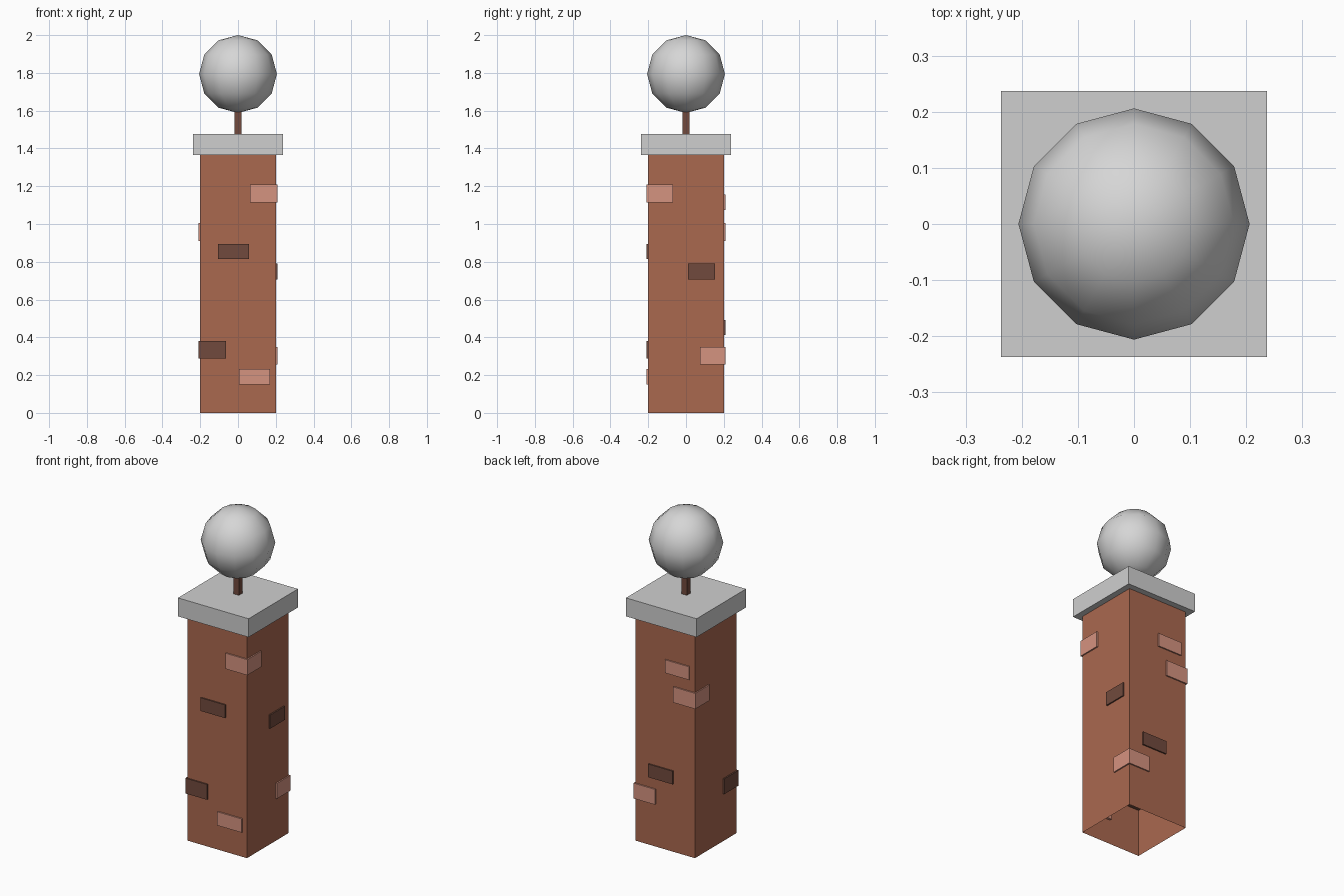
import bpy, bmesh
from mathutils import Matrix, Vector

if "Cube" in bpy.data.objects:
    bpy.data.objects.remove(bpy.data.objects["Cube"])


def material(name, rgb):
    """Flat colour given as 0-255 sRGB, stored as linear."""
    lin = [((c / 255 + 0.055) / 1.055) ** 2.4 for c in rgb]
    m = bpy.data.materials.new(name)
    m.diffuse_color = (*lin, 1)
    m.use_nodes = True
    m.node_tree.nodes["Principled BSDF"].inputs["Base Color"].default_value = m.diffuse_color
    return m


BRICK = material("brick_red", (170, 104, 79))
LIGHT = material("light_brick", (213, 147, 128))
DARK = material("dark_brick", (113, 74, 61))
STONE = material("grey_stone", (207, 207, 207))
GLOBE = material("globe_grey", (214, 214, 214))


def add_object(name, bm, mat):
    mesh = bpy.data.meshes.new(name)
    bm.to_mesh(mesh)
    bm.free()
    mesh.materials.append(mat)
    ob = bpy.data.objects.new(name, mesh)
    bpy.context.collection.objects.link(ob)
    return ob


def box(name, x, y, z, mat, open_ends=False):
    """Box from (min, max) ranges, optionally without top and bottom."""
    lo, hi = Vector((x[0], y[0], z[0])), Vector((x[1], y[1], z[1]))
    bm = bmesh.new()
    bmesh.ops.create_cube(bm, size=1, matrix=Matrix.Translation((lo + hi) / 2)
                          @ Matrix.Diagonal((*(hi - lo), 1)))
    if open_ends:
        bm.normal_update()
        ends = [f for f in bm.faces if abs(f.normal.z) > 0.5]
        bmesh.ops.delete(bm, geom=ends, context='FACES_ONLY')
    return add_object(name, bm, mat)


# Hollow brick pillar, stone cap and lamp stem
S = 0.2
box("pillar", (-S, S), (-S, S), (0, 1.37), BRICK, open_ends=True)
box("cap", (-0.237, 0.237), (-0.237, 0.237), (1.365, 1.477), STONE)
box("lamp_stem", (-0.018, 0.018), (-0.018, 0.018), (1.47, 1.62), DARK)

# Raised bricks: O is the outer surface, I the inner end of flush bricks
O, I = 0.208, 0.185
# Bricks wrapped around a corner
box("corner_brick_front_right", (0.063, O), (-O, -0.07), (1.115, 1.21), LIGHT)
box("corner_brick_front_left", (-O, -0.063), (-O, -0.07), (0.287, 0.38), DARK)
box("corner_brick_back_right", (0.063, O), (0.075, O), (0.257, 0.35), LIGHT)
box("corner_brick_back_left", (-O, -0.06), (0.07, O), (0.91, 1.005), LIGHT)
# Bricks within one face
box("front_brick_upper", (-0.106, 0.058), (-O, -I), (0.815, 0.895), DARK)
box("front_brick_lower", (0.005, 0.17), (-O, -I), (0.15, 0.233), LIGHT)
box("right_brick", (I, O), (0.01, 0.153), (0.707, 0.79), DARK)
box("back_brick_upper", (-0.165, -0.003), (I, O), (1.075, 1.155), LIGHT)
box("back_brick_lower", (-0.056, 0.108), (I, O), (0.412, 0.492), DARK)

# Low-poly smooth lamp globe
bm = bmesh.new()
bmesh.ops.create_uvsphere(bm, u_segments=12, v_segments=6, radius=0.206,
                          matrix=Matrix.Translation((0, 0, 1.794)))
for f in bm.faces:
    f.smooth = True
add_object("lamp_globe", bm, GLOBE)
